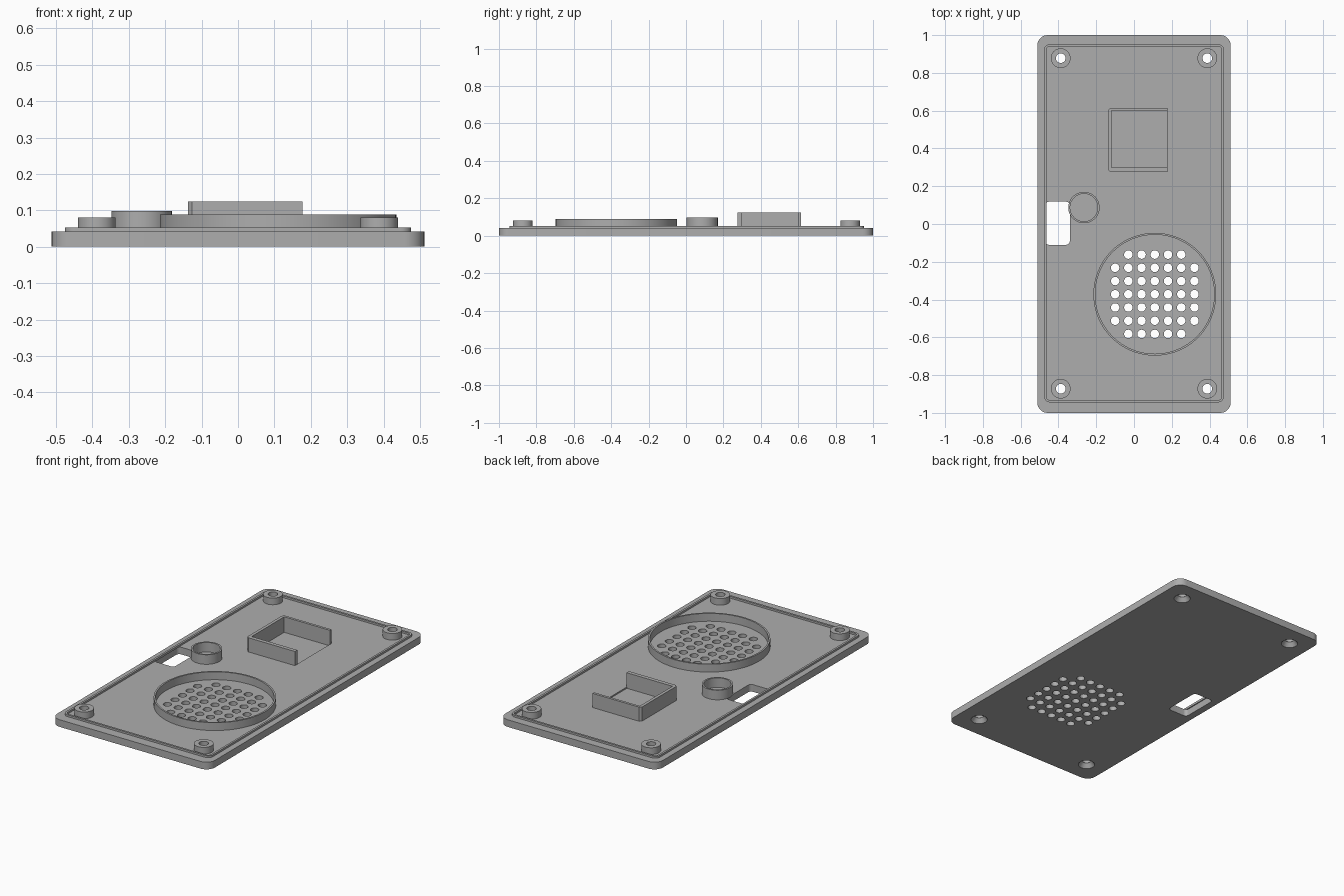
import bpy
import bmesh
import math

if "Cube" in bpy.data.objects:
    bpy.data.objects.remove(bpy.data.objects["Cube"])

grey = bpy.data.materials.new("plain grey")
grey.diffuse_color = (0.42, 0.42, 0.42, 1)
grey.use_nodes = True
grey.node_tree.nodes["Principled BSDF"].inputs["Base Color"].default_value = grey.diffuse_color

FLOOR, LIP_TOP = 0.042, 0.053


def circle(cx, cy, r, n=48):
    return [(cx + r * math.cos(math.tau * i / n), cy + r * math.sin(math.tau * i / n)) for i in range(n)]


def rounded_rect(cx, cy, hx, hy, r, n=8):
    pts = []
    for q, (sx, sy) in enumerate([(1, 1), (-1, 1), (-1, -1), (1, -1)]):
        for i in range(n + 1):
            a = math.pi / 2 * (q + i / n)
            pts.append((cx + sx * (hx - r) + r * math.cos(a), cy + sy * (hy - r) + r * math.sin(a)))
    return pts


def add_prism(bm, loop, z0, z1, top=None):
    """Closed solid from a loop; 'top' may be a different loop for a taper."""
    a = [bm.verts.new((x, y, z0)) for x, y in loop]
    b = [bm.verts.new((x, y, z1)) for x, y in (top or loop)]
    n = len(a)
    bm.faces.new(a[::-1])
    bm.faces.new(b)
    for i in range(n):
        j = (i + 1) % n
        bm.faces.new((a[i], a[j], b[j], b[i]))


def add_tube(bm, outer, inner, z0, z1):
    """Hollow wall between two loops with equal point counts."""
    rings = [[bm.verts.new((x, y, z)) for x, y in loop]
             for loop, z in ((outer, z0), (outer, z1), (inner, z1), (inner, z0))]
    n = len(outer)
    for k in range(4):
        a, b = rings[k], rings[(k + 1) % 4]
        for i in range(n):
            j = (i + 1) % n
            bm.faces.new((a[i], a[j], b[j], b[i]))


def finish(bm, name):
    bmesh.ops.recalc_face_normals(bm, faces=bm.faces)
    mesh = bpy.data.meshes.new(name)
    bm.to_mesh(mesh)
    bm.free()
    mesh.materials.append(grey)
    ob = bpy.data.objects.new(name, mesh)
    bpy.context.collection.objects.link(ob)
    return ob


def smooth(ob):
    bpy.ops.object.select_all(action='DESELECT')
    ob.select_set(True)
    bpy.context.view_layer.objects.active = ob
    bpy.ops.object.shade_smooth_by_angle(angle=math.radians(30))


def tube(name, cx, cy, r_out, r_in, z1, n=48):
    bm = bmesh.new()
    add_tube(bm, circle(cx, cy, r_out, n), circle(cx, cy, r_in, n), FLOOR - 0.002, z1)
    smooth(finish(bm, name))


screws = [(sx * 0.388, y) for sx in (-1, 1) for y in (0.878, -0.872)]
SPK = (0.11, -0.372)

# Base plate
bm = bmesh.new()
add_prism(bm, rounded_rect(0, 0, 0.512, 1.0, 0.055), 0, FLOOR)
plate = finish(bm, "base_plate")

# Cutter: side slot, speaker grille, screw holes with countersinks, shallow pocket
bm = bmesh.new()
add_prism(bm, rounded_rect(-0.405, 0.004, 0.065, 0.114, 0.02), -0.05, 0.1)
for i in range(-3, 4):
    for j in range(-3, 4):
        if abs(i) + abs(j) < 6 and not (abs(j) == 3 and abs(i) == 3):
            add_prism(bm, circle(SPK[0] + 0.07 * i, SPK[1] + 0.07 * j, 0.0225, 24), -0.05, 0.1) \
                if not (abs(j) == 3 and abs(i) > 2) else None
for x, y in screws:
    add_prism(bm, circle(x, y, 0.0255, 32), 0.025, 0.1)
    add_prism(bm, circle(x, y, 0.046, 32), -0.001, 0.0255, circle(x, y, 0.0265, 32))
add_prism(bm, [(-0.12, 0.298), (0.175, 0.298), (0.175, 0.6), (-0.12, 0.6)], FLOOR - 0.008, 0.1)
cutter = finish(bm, "plate_cutter")
cutter.hide_render = True

mod = plate.modifiers.new("openings", 'BOOLEAN')
mod.operation = 'DIFFERENCE'
mod.solver = 'EXACT'
mod.use_self = True
mod.object = cutter
bpy.context.view_layer.objects.active = plate
plate.select_set(True)
bpy.ops.object.modifier_apply(modifier=mod.name)
bpy.data.objects.remove(cutter)
smooth(plate)

# Raised lip around the floor
bm = bmesh.new()
add_tube(bm, rounded_rect(0, 0.004, 0.476, 0.948, 0.03), rounded_rect(0, 0.004, 0.464, 0.936, 0.018),
         FLOOR - 0.002, LIP_TOP)
smooth(finish(bm, "lip"))

# Screw bosses, speaker ring and small round holder
for x, y in screws:
    tube("screw_boss", x, y, 0.052, 0.0255, 0.081, 32)
tube("speaker_ring", SPK[0], SPK[1], 0.325, 0.315, 0.088, 96)
tube("round_holder", -0.265, 0.087, 0.083, 0.073, 0.098)

# Three-sided bracket, open towards +x, with chamfered outer corners
bm = bmesh.new()
add_prism(bm, [(0.177, 0.275), (-0.126, 0.275), (-0.138, 0.287), (-0.138, 0.603), (-0.126, 0.615),
               (0.177, 0.615), (0.177, 0.6), (-0.12, 0.6), (-0.12, 0.298), (0.177, 0.298)],
          FLOOR - 0.002, 0.125)
finish(bm, "bracket")
